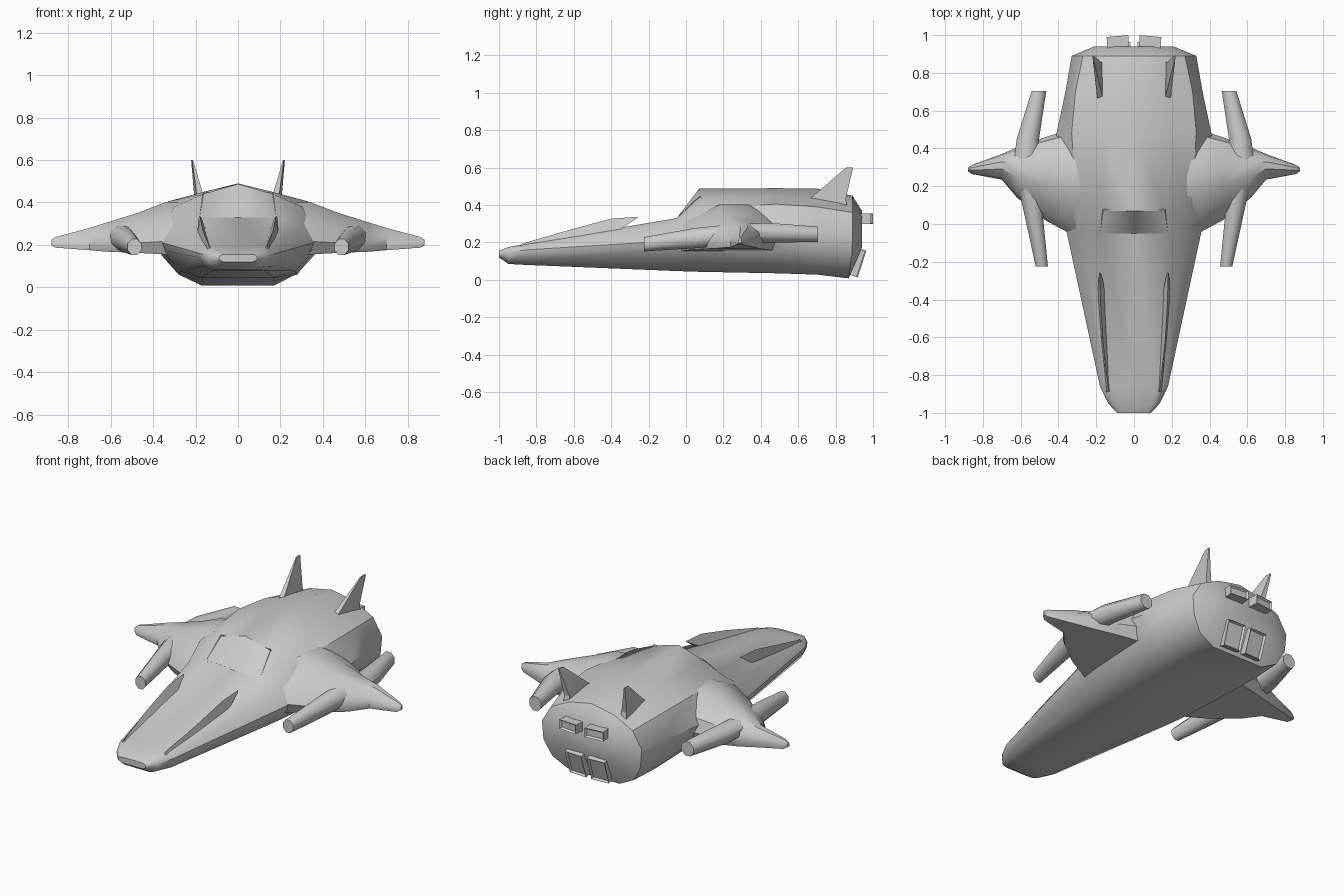
import bpy, bmesh, math
from mathutils import Vector, Matrix

if "Cube" in bpy.data.objects:
    bpy.data.objects.remove(bpy.data.objects["Cube"])


def finish(bm, name, mirror=False, angle=32):
    bmesh.ops.recalc_face_normals(bm, faces=bm.faces)
    me = bpy.data.meshes.new(name)
    bm.to_mesh(me)
    bm.free()
    ob = bpy.data.objects.new(name, me)
    bpy.context.collection.objects.link(ob)
    bpy.ops.object.select_all(action='DESELECT')
    ob.select_set(True)
    bpy.context.view_layer.objects.active = ob
    bpy.ops.object.shade_smooth_by_angle(angle=math.radians(angle))
    if mirror:
        ob.modifiers.new("Mirror", 'MIRROR')
    return ob


def loft(name, rings, mirror=False, angle=32):
    """Skin a series of equal-length closed rings and cap both ends."""
    bm = bmesh.new()
    vs = [[bm.verts.new(p) for p in ring] for ring in rings]
    n = len(vs[0])
    for a, b in zip(vs, vs[1:]):
        for i in range(n):
            j = (i + 1) % n
            bm.faces.new((a[i], a[j], b[j], b[i]))
    bm.faces.new(vs[0])
    bm.faces.new(vs[-1])
    return finish(bm, name, mirror, angle)


# Hull: y, ridge height, then half section from keel edge to roof edge
SECTIONS = [
    (-1.0, .155, (.07, .12), (.08, .125), (.09, .13), (.09, .14), (.085, .15), (.07, .155)),
    (-.95, .175, (.08, .085), (.11, .095), (.135, .12), (.137, .15), (.12, .17), (.10, .175)),
    (-.86, .192, (.12, .08), (.16, .10), (.18, .14), (.18, .16), (.15, .188), (.13, .192)),
    (-.05, .33, (.17, .047), (.26, .08), (.34, .17), (.355, .21), (.29, .30), (.18, .33)),
    (.07, .487, (.17, .043), (.27, .075), (.35, .165), (.38, .24), (.30, .38), (.165, .44)),
    (.48, .49, (.17, .035), (.28, .065), (.36, .15), (.41, .27), (.33, .405), (.17, .448)),
    (.70, .488, (.17, .028), (.28, .06), (.34, .15), (.363, .26), (.31, .39), (.17, .443)),
    (.875, .45, (.17, .008), (.27, .06), (.32, .15), (.33, .26), (.27, .36), (.15, .42)),
    (.94, .37, (.12, .17), (.17, .185), (.21, .21), (.21, .27), (.17, .33), (.10, .355)),
]
rings = []
for y, ridge, *half in SECTIONS:
    right = [Vector((x, y, z)) for x, z in half]
    left = [Vector((-x, y, z)) for x, z in reversed(half)]
    rings.append([Vector((0, y, half[0][1]))] + right + [Vector((0, y, ridge))] + left)
# sweep the lower tail edge slightly forward
for v in rings[-2]:
    v.y += .02 * min(1, (v.z - .05) / .15) if v.z < .2 else .015
loft("hull", rings, angle=38)

# Windscreen: sloped slab with a recessed pane
bm = bmesh.new()
outer = [(-.18, -.045, .335), (.18, -.045, .335), (.165, .075, .45), (-.165, .075, .45)]
top = [bm.verts.new(p) for p in outer]
base = [bm.verts.new((x, y + .03, z - .05)) for x, y, z in outer]
pane = bm.faces.new(top)
bm.faces.new(base[::-1])
for i in range(4):
    j = (i + 1) % 4
    bm.faces.new((top[i], base[i], base[j], top[j]))
bmesh.ops.recalc_face_normals(bm, faces=bm.faces)
bmesh.ops.inset_region(bm, faces=[pane], thickness=.012, depth=-.01)
finish(bm, "windscreen", angle=20)

# Wings: x, leading y, trailing y, top z, bottom z
WING = [
    (.28, -.09, .52, .40, .15), (.34, -.05, .50, .402, .155), (.47, .02, .46, .352, .162),
    (.62, .14, .405, .305, .168), (.70, .235, .37, .28, .175),
    (.86, .265, .312, .237, .187), (.88, .28, .298, .225, .198),
]
rings = []
for x, le, te, zt, zb in WING:
    c, h = te - le, zt - zb
    rings.append([(x, le, zb + h * .25), (x, le + c * .1, zb + h * .6), (x, le + c * .42, zt),
                  (x, le + c * .7, zt), (x, te - c * .05, zb + h * .65),
                  (x, te, zb + h * .3), (x, te - c * .06, zb), (x, le + c * .06, zb)])
loft("wing", rings, mirror=True, angle=35)


# Tapered pods ahead of and behind each wing: y, x, z, half width, half height
def pod(name, stations, sides):
    ring = []
    for y, x, z, rx, rz in stations:
        ring.append([(x + rx * math.cos(t), y, z + rz * math.sin(t))
                     for t in (2 * math.pi * (i + .5) / sides for i in range(sides))])
    loft(name, ring, mirror=True, angle=50)


pod("front_cannon", [(-.225, .488, .19, .035, .041), (.04, .53, .222, .052, .058),
                     (.22, .555, .24, .068, .06)], 8)
pod("rear_pod", [(.705, .503, .243, .042, .045), (.45, .562, .252, .064, .056),
                 (.30, .575, .25, .07, .055)], 8)

# Nose strakes: thin raised blades along the deck edges
loft("nose_strake", [
    [(.125, -.89, .18), (.145, -.89, .18), (.135, -.88, .192)],
    [(.135, -.62, .215), (.175, -.62, .205), (.165, -.62, .268)],
    [(.15, -.38, .26), (.192, -.38, .25), (.178, -.40, .327)],
    [(.172, -.265, .328), (.186, -.265, .328), (.18, -.255, .337)],
], mirror=True, angle=20)

# Tail fins
loft("tail_fin", [
    [(.165, .66, .42), (.195, .66, .42), (.207, .86, .40), (.167, .86, .40)],
    [(.165, .67, .44), (.195, .67, .44), (.207, .855, .435), (.172, .855, .435)],
    [(.212, .855, .60), (.216, .855, .60), (.221, .893, .60), (.214, .893, .60)],
], mirror=True, angle=20)


# Engine nozzles: boxes with a recessed rear opening
def nozzle(name, centre, size, tilt, yaw):
    bm = bmesh.new()
    bmesh.ops.create_cube(bm, size=1)
    bmesh.ops.scale(bm, vec=size, verts=bm.verts)
    rear = max(bm.faces, key=lambda f: f.calc_center_median().y)
    bmesh.ops.inset_region(bm, faces=[rear], thickness=.012, depth=-.012)
    turn = Matrix.Rotation(math.radians(yaw), 4, 'Z') @ Matrix.Rotation(math.radians(tilt), 4, 'X')
    bm.transform(Matrix.Translation(centre) @ turn)
    finish(bm, name, mirror=True, angle=20)


nozzle("upper_nozzle", (.084, .95, .327), (.115, .09, .055), 0, -5)
nozzle("lower_nozzle", (.072, .898, .098), (.112, .085, .148), -18, -3)
